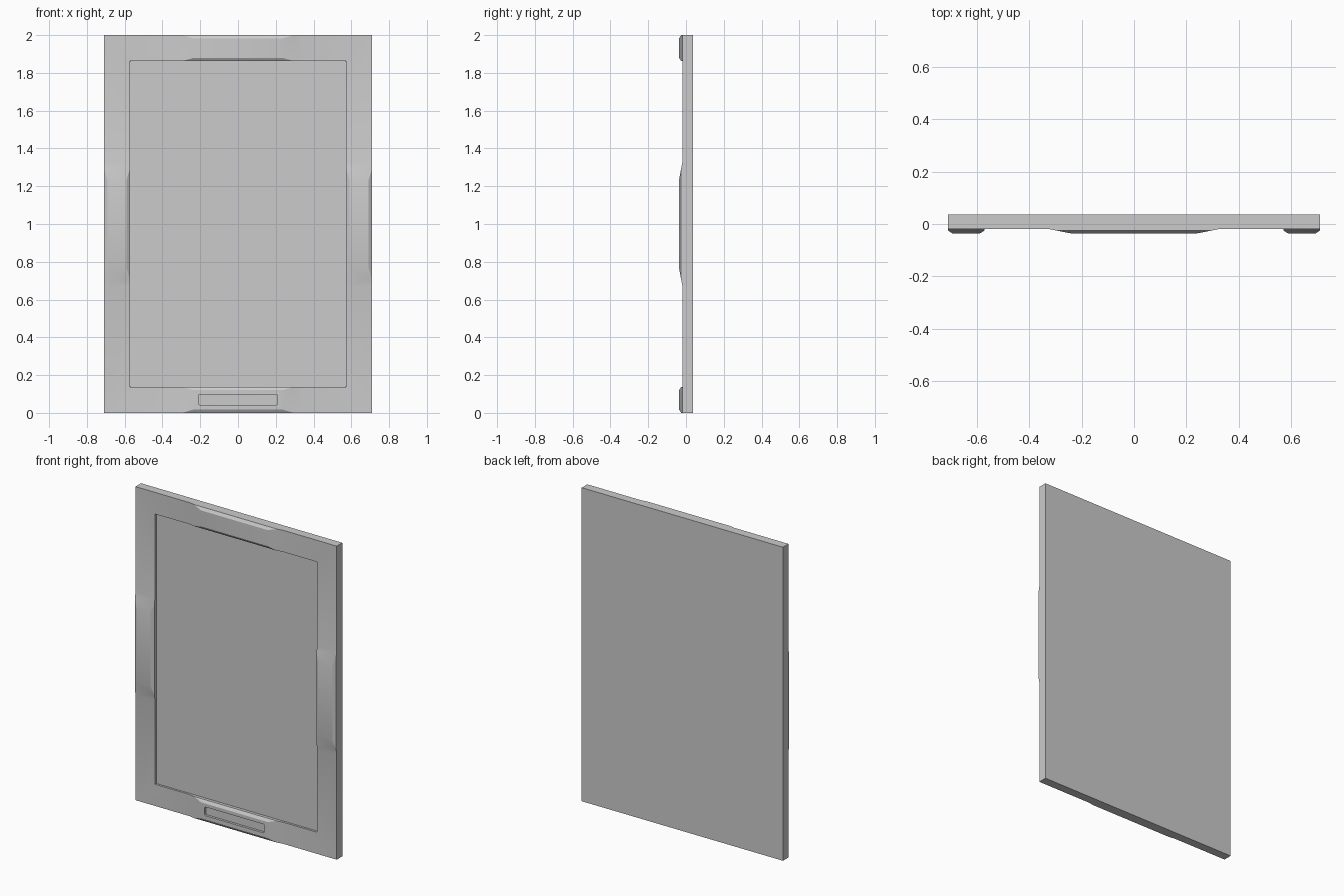
import bpy, bmesh
from math import pi, radians
from mathutils import Matrix

if "Cube" in bpy.data.objects:
    bpy.data.objects.remove(bpy.data.objects["Cube"])

HX, HZ, W = 0.71, 1.0, 0.138           # half width, half height, border width
BACK, FLOOR, FACE, TOP = 0.037, 0.01, -0.019, -0.037
RAMP0, RAMP1 = 0.327, 0.235            # raised grip: half lengths at foot and crown
CH_Y, CH_W = -0.0255, 0.018            # grip chamfer: start depth and width


def border_bar(h, d, turn):
    """One mitred side of the border with a raised, chamfered grip."""
    bm = bmesh.new()
    pts = lambda e, z: [bm.verts.new((x, y, z)) for x, y in (
        (-e, FACE), (-RAMP0, FACE), (-RAMP1, TOP),
        (RAMP1, TOP), (RAMP0, FACE), (e, FACE))]
    outer, inner = pts(h, d), pts(h - W, d - W)
    for i in range(5):
        bm.faces.new((outer[i], outer[i + 1], inner[i + 1], inner[i]))
    for row, e, z, y in ((outer, h, d, BACK), (inner, h - W, d - W, FLOOR)):
        bm.faces.new(row + [bm.verts.new((e, y, z)), bm.verts.new((-e, y, z))])
    # chamfer both long edges of the grip
    for z, s in ((d, 1), (d - W, -1)):
        cut = bmesh.ops.bisect_plane(
            bm, geom=bm.verts[:] + bm.edges[:] + bm.faces[:], dist=1e-6,
            plane_co=(0, CH_Y, z), plane_no=(0, -CH_W, s * (CH_Y - TOP)),
            clear_outer=True)["geom_cut"]
        bmesh.ops.edgenet_fill(
            bm, edges=[g for g in cut if isinstance(g, bmesh.types.BMEdge)])
    bm.transform(Matrix.Translation((0, 0, HZ)) @ Matrix.Rotation(turn, 4, 'Y'))
    me = bpy.data.meshes.new("bar")
    bm.to_mesh(me)
    bm.free()
    return me


def add_object(name, bm):
    me = bpy.data.meshes.new(name)
    bmesh.ops.recalc_face_normals(bm, faces=bm.faces[:])
    bm.to_mesh(me)
    bm.free()
    ob = bpy.data.objects.new(name, me)
    bpy.context.collection.objects.link(ob)
    return ob


def rounded_slab(name, hx, y0, y1, z0, z1, r):
    """Box with its four front-to-back edges rounded."""
    bm = bmesh.new()
    bmesh.ops.create_cube(bm, size=1, matrix=Matrix.Translation(
        (0, (y0 + y1) / 2, (z0 + z1) / 2)) @ Matrix.Diagonal((2 * hx, y1 - y0, z1 - z0, 1)))
    edges = [e for e in bm.edges if abs(e.verts[0].co.y - e.verts[1].co.y) > 1e-5]
    bmesh.ops.bevel(bm, geom=edges, offset=r, segments=3, profile=0.5, affect='EDGES')
    return add_object(name, bm)


# frame: four bars welded together, then back and recess floor closed
bm = bmesh.new()
for k in range(4):
    h, d = (HX, HZ) if k % 2 == 0 else (HZ, HX)
    me = border_bar(h, d, k * pi / 2)
    bm.from_mesh(me)
    bpy.data.meshes.remove(me)
bmesh.ops.remove_doubles(bm, verts=bm.verts[:], dist=1e-4)
bmesh.ops.holes_fill(bm, edges=[e for e in bm.edges if e.is_boundary], sides=4)
frame = add_object("frame", bm)

# label slot in the bottom grip
cutter = rounded_slab("slot_cutter", 0.209, -0.022, -0.10, 0.043, 0.098, 0.006)
cutter.hide_render = True
mod = frame.modifiers.new("slot", 'BOOLEAN')
mod.operation, mod.solver, mod.object = 'DIFFERENCE', 'EXACT', cutter
bpy.context.view_layer.objects.active = frame
frame.select_set(True)
bpy.ops.object.modifier_apply(modifier="slot")
bpy.data.objects.remove(cutter)
bpy.ops.object.shade_smooth_by_angle(angle=radians(20))

# flat panel set in the recess
rounded_slab("panel", HX - W, -0.006, FLOOR + 0.005, W, 2 * HZ - W, 0.005)
